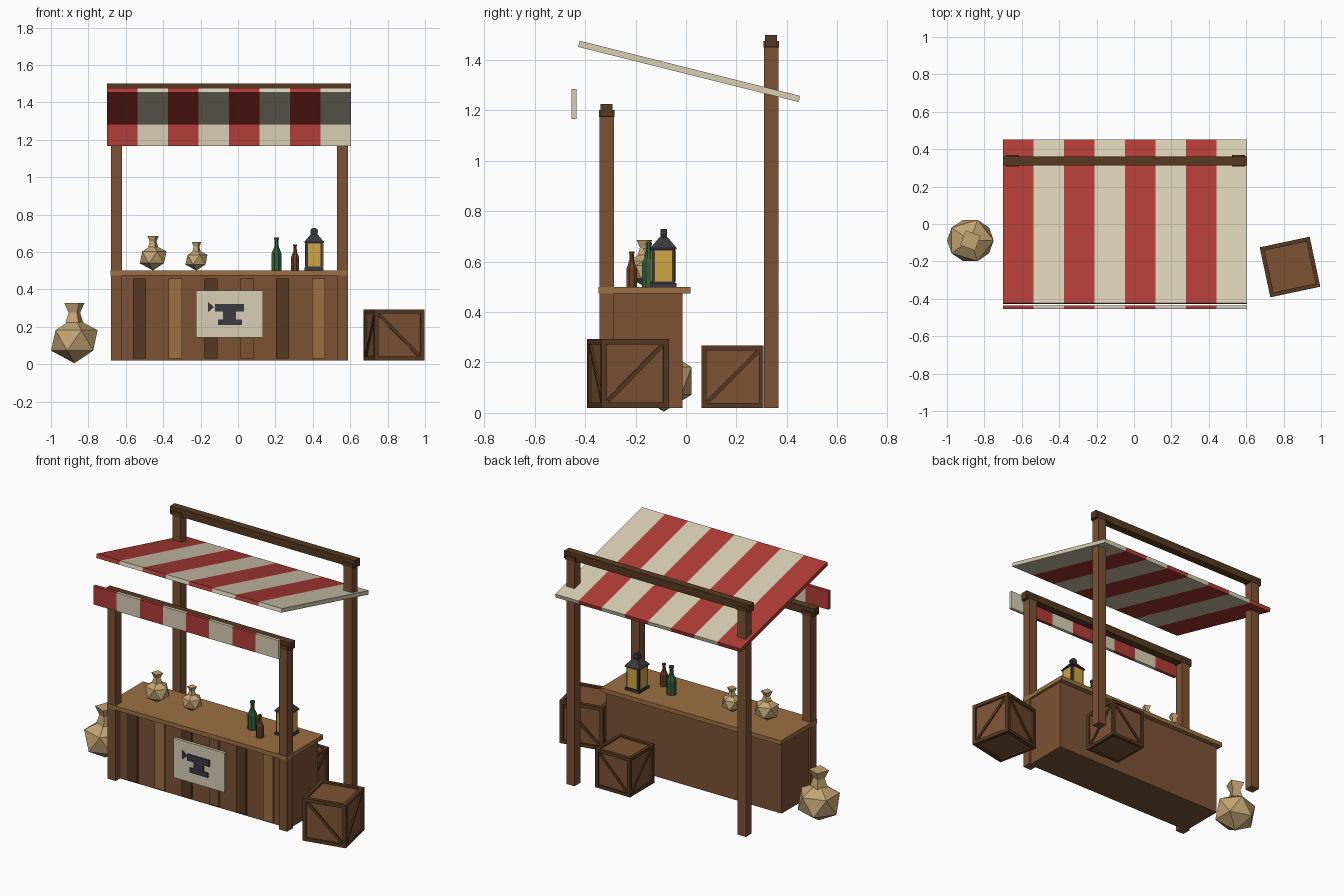
import bpy, bmesh, math
from mathutils import Matrix, Vector

if "Cube" in bpy.data.objects:
    bpy.data.objects.remove(bpy.data.objects["Cube"])


def material(name, hex_code):
    m = bpy.data.materials.new(name)
    rgb = [int(hex_code[i:i + 2], 16) / 255 for i in (0, 2, 4)]
    lin = [c / 12.92 if c <= 0.04045 else ((c + 0.055) / 1.055) ** 2.4 for c in rgb]
    m.diffuse_color = (*lin, 1)
    m.use_nodes = True
    m.node_tree.nodes["Principled BSDF"].inputs["Base Color"].default_value = m.diffuse_color
    return m


WOOD = material("mid_wood", "7C5234")
DARK = material("dark_wood", "573921")
LIGHT = material("light_wood", "9C6F42")
RED = material("red_cloth", "B03C36")
CREAM = material("cream_cloth", "D9CFB5")
SACK = material("sack_cloth", "C4A575")
IRON = material("dark_iron", "383840")
GLASS = material("lantern_glass", "D0A545")
GREEN = material("green_glass", "315F3C")
AMBER = material("amber_glass", "6E4226")


def finish(name, bm, mat, matrix=None):
    bmesh.ops.recalc_face_normals(bm, faces=bm.faces)
    me = bpy.data.meshes.new(name)
    bm.to_mesh(me)
    bm.free()
    me.materials.append(mat)
    ob = bpy.data.objects.new(name, me)
    bpy.context.collection.objects.link(ob)
    if matrix is not None:
        ob.matrix_world = matrix
    return ob


def box(name, x, y, z, mat, matrix=None):
    """Box from (min, max) pairs."""
    bm = bmesh.new()
    size = Matrix.Diagonal((x[1] - x[0], y[1] - y[0], z[1] - z[0], 1))
    mid = Matrix.Translation((sum(x) / 2, sum(y) / 2, sum(z) / 2))
    bmesh.ops.create_cube(bm, size=1, matrix=mid @ size)
    return finish(name, bm, mat, matrix)


def lathe(name, profile, sides, mat, matrix, turn=0.0):
    """Flat-sided turned solid from (radius, height) pairs."""
    bm = bmesh.new()
    rings = [[bm.verts.new((r * math.cos(turn + math.tau * i / sides),
                            r * math.sin(turn + math.tau * i / sides), z))
              for i in range(sides)] for r, z in profile]
    for a, b in zip(rings, rings[1:]):
        for i in range(sides):
            j = (i + 1) % sides
            bm.faces.new((a[i], a[j], b[j], b[i]))
    bm.faces.new(rings[0])
    bm.faces.new(rings[-1])
    return finish(name, bm, mat, matrix)


def mid(c, h):
    return (c - h, c + h)


# Frame: posts, cross beams and beam caps
POST_X = (-0.65, 0.558)
for side, y, top in (("front", -0.315, 1.175), ("back", 0.338, 1.45)):
    for x in POST_X:
        box(side + "_post", mid(x, 0.029), mid(y, 0.029), (0.02, top), WOOD)
        box(side + "_beam_cap", mid(x, 0.035), mid(y, 0.031), (top, top + 0.026), DARK)
    box(side + "_beam", (-0.70, 0.605), mid(y, 0.024), (top + 0.002, top + 0.05), DARK)

# Striped canopy and front valance
LEFT, STRIPE = -0.70, 1.305 / 8
tilt = Matrix.Translation((0, 0.0125, 1.355)) @ Matrix.Rotation(-math.radians(14.06), 4, 'X')
for i in range(8):
    xs = (LEFT + i * STRIPE, LEFT + (i + 1) * STRIPE)
    cloth = CREAM if i % 2 else RED
    box("canopy_stripe", xs, mid(0, 0.451), mid(0, 0.0125), cloth, tilt)
    box("valance_stripe", xs, (-0.455, -0.435), (1.167, 1.285), cloth)

# Counter with planks
box("counter_body", (-0.665, 0.573), (-0.30, -0.013), (0.02, 0.475), WOOD)
box("counter_top", (-0.682, 0.588), (-0.347, 0.018), (0.473, 0.50), LIGHT)
for i, mat in enumerate((DARK, LIGHT, DARK, WOOD, DARK, LIGHT)):
    box("counter_plank", mid(-0.527 + i * 0.1915, 0.035), (-0.312, -0.295), (0.03, 0.458), mat)

# Sign board with anvil emblem
box("sign_board", (-0.225, 0.133), (-0.328, -0.31), (0.143, 0.394), CREAM)
EMBLEM_Y = (-0.336, -0.327)
box("anvil_top", (-0.123, 0.032), EMBLEM_Y, (0.281, 0.322), IRON)
box("anvil_neck", (-0.08, -0.01), EMBLEM_Y, (0.236, 0.283), IRON)
box("anvil_base", (-0.107, 0.021), EMBLEM_Y, (0.209, 0.238), IRON)
bm = bmesh.new()
tri = [bm.verts.new((x, EMBLEM_Y[0], z)) for x, z in ((-0.16, 0.333), (-0.16, 0.278), (-0.128, 0.305))]
ext = bmesh.ops.extrude_face_region(bm, geom=[bm.faces.new(tri)])
bmesh.ops.translate(bm, vec=(0, 0.009, 0), verts=[v for v in ext["geom"] if isinstance(v, bmesh.types.BMVert)])
finish("anvil_horn", bm, IRON)


def crate(x, y, size, angle):
    """Panelled box, twelve edge rails and a brace on each side."""
    h, w = size / 2, size * 0.08
    base = Matrix.Translation((x, y, 0.02 + h)) @ Matrix.Rotation(math.radians(angle), 4, 'Z')
    p = h - size * 0.04
    box("crate_panels", (-p, p), (-p, p), (-p, p), WOOD, base)
    for a in (-1, 1):
        for b in (-1, 1):
            ra, rb = mid(a * (h - w / 2), w / 2), mid(b * (h - w / 2), w / 2)
            full, inner = (-h, h), (w - h, h - w)
            box("crate_upright", ra, rb, full, DARK, base)
            box("crate_rail_x", inner, ra, rb, DARK, base)
            box("crate_rail_y", ra, inner, rb, DARK, base)
    brace = (h - w) * math.sqrt(2) - w * 0.4
    for k in range(4):
        lean = math.radians(45 if k % 2 == 0 else -45)
        m = base @ Matrix.Rotation(k * math.pi / 2, 4, 'Z') @ Matrix.Rotation(lean, 4, 'Y')
        box("crate_brace", (-brace, brace), (-h + size * 0.01, -p + 0.002), mid(0, w * 0.38), DARK, m)


crate(0.834, -0.23, 0.273, 12)
crate(0.302, 0.185, 0.247, 0)


def sack(x, y, z, s):
    """Faceted sack with a pinched, flared neck."""
    place = Matrix.Translation((x, y, z)) @ Matrix.Scale(s, 4)
    bm = bmesh.new()
    shape = Matrix.Translation((0, 0, 0.127)) @ Matrix.Diagonal((0.139, 0.13, 0.122, 1))
    bmesh.ops.create_icosphere(bm, subdivisions=1, radius=1, matrix=shape)
    finish("sack_body", bm, SACK, place)
    lathe("sack_neck", ((0.052, 0.222), (0.034, 0.275), (0.06, 0.328)), 4, SACK, place, math.radians(25))


sack(-0.875, -0.088, 0.0, 1.0)
sack(-0.454, -0.165, 0.498, 0.575)
sack(-0.222, -0.146, 0.498, 0.475)


def bottle(name, x, y, r, h, mat):
    prof = ((r, 0), (r, 0.52 * h), (0.45 * r, 0.72 * h), (0.4 * r, 0.94 * h), (0.5 * r, 0.94 * h), (0.5 * r, h))
    lathe(name, prof, 8, mat, Matrix.Translation((x, y, 0.5)), math.pi / 8)


bottle("green_bottle", 0.206, -0.148, 0.029, 0.177, GREEN)
bottle("amber_bottle", 0.305, -0.215, 0.023, 0.14, AMBER)

# Lantern
lamp = Matrix.Translation((0.407, -0.089, 0.5))
R2 = math.sqrt(2)
box("lantern_base", mid(0, 0.051), mid(0, 0.051), (0, 0.016), IRON, lamp)
box("lantern_body", mid(0, 0.045), mid(0, 0.045), (0.016, 0.15), IRON, lamp)
for k in range(4):
    box("lantern_pane", mid(0, 0.034), (-0.049, -0.044), (0.022, 0.145), GLASS,
        lamp @ Matrix.Rotation(k * math.pi / 2, 4, 'Z'))
lathe("lantern_roof", ((0.052 * R2, 0.148), (0.052 * R2, 0.154), (0.018 * R2, 0.195)), 4, IRON, lamp, math.pi / 4)
lathe("lantern_ring", ((0.021, -0.013), (0.021, 0.013)), 10, IRON,
      lamp @ Matrix.Translation((0, 0, 0.209)) @ Matrix.Rotation(math.pi / 2, 4, 'X'))
